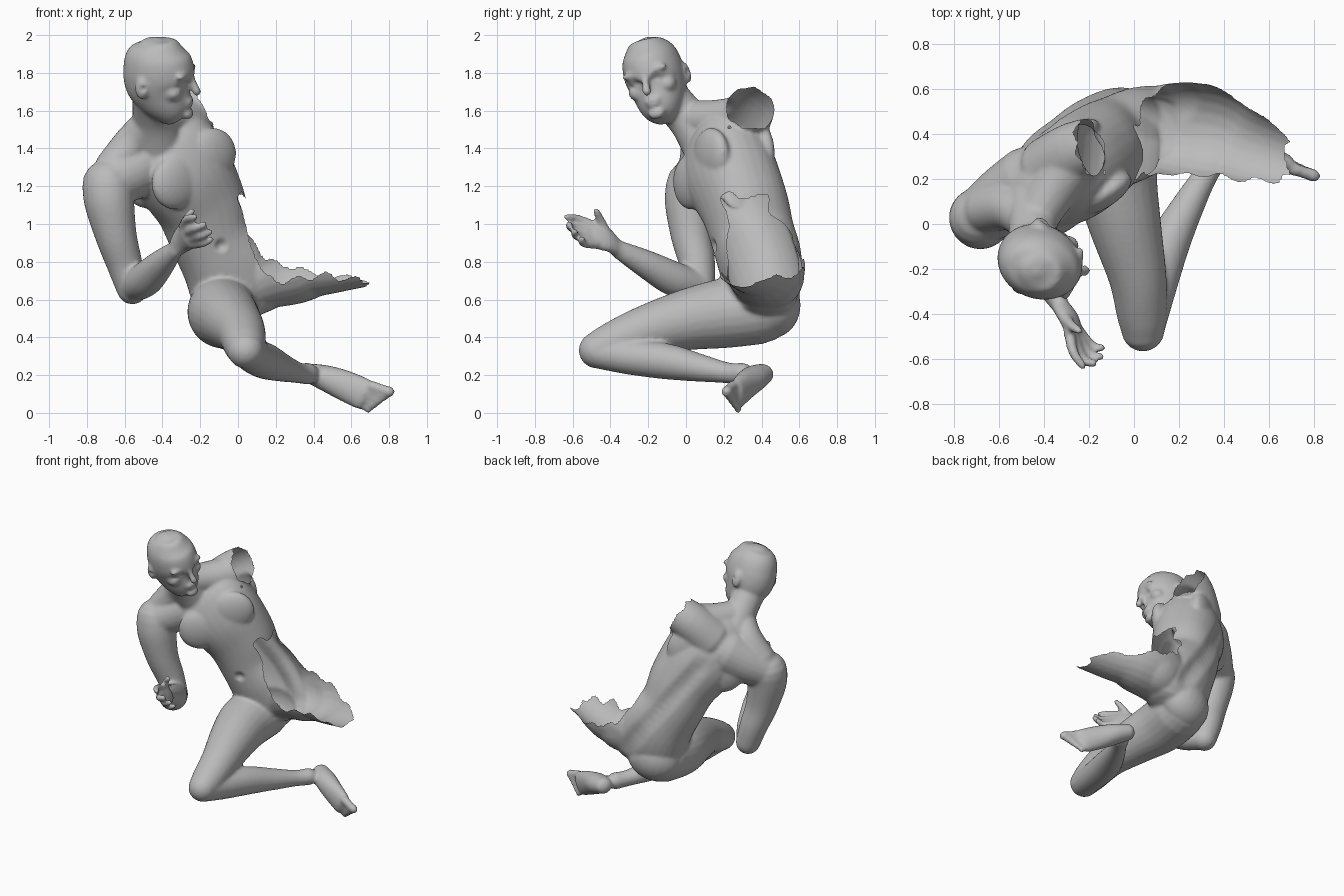
import bpy, bmesh, math
from mathutils import Vector as V, Matrix

cube = bpy.data.objects.get("Cube")
if cube:
    bpy.data.objects.remove(cube)

bm = bmesh.new()


def catmull(a, b, c, d, t):
    return [0.5 * (2 * q + (r - p) * t + (2 * p - 5 * q + 4 * r - s) * t * t
                   + (3 * q - p - 3 * r + s) * t ** 3) for p, q, r, s in zip(a, b, c, d)]


def loft(points, side=(1, 0, 0), cap=1.0, steps=5, n=24, box=1.0):
    """Closed tube through (x, y, z, half width, half depth[, side vector])."""
    rows = []
    for p in points:
        wd = list(p[3:5]) if len(p) > 4 else [p[3], p[3]]
        rows.append(list(p[:3]) + wd + list(p[5] if len(p) > 5 else side))
    ext = [rows[0]] + rows + [rows[-1]]
    path = [catmull(*ext[i:i + 4], k / steps) for i in range(len(rows) - 1) for k in range(steps)]
    path.append(rows[-1])
    secs = []
    for i, r in enumerate(path):
        t = (V(path[min(i + 1, len(path) - 1)][:3]) - V(path[max(i - 1, 0)][:3])).normalized()
        s = V(r[5:])
        s = (s - t * s.dot(t)).normalized()
        secs.append((V(r[:3]), t, s, r[3], r[4]))

    def rounded(sec, sign):
        c, t, s, w, d = sec
        return [(c + t * sign * cap * min(w, d) * math.sin(a), t, s, w * math.cos(a), d * math.cos(a))
                for a in (0.4, 0.8, 1.15, 1.45)]

    def bulge(x):
        return math.copysign(abs(x) ** box, x)
    secs = rounded(secs[0], -1)[::-1] + secs + rounded(secs[-1], 1)
    rings = []
    for c, t, s, w, d in secs:
        f = s.cross(t)
        rings.append([bm.verts.new(c + s * w * bulge(math.cos(a)) + f * d * bulge(math.sin(a)))
                      for a in (2 * math.pi * (k + .5) / n for k in range(n))])
    for a, b in zip(rings, rings[1:]):
        for k in range(n):
            bm.faces.new((a[k], a[(k + 1) % n], b[(k + 1) % n], b[k]))
    bm.faces.new(rings[0][::-1])
    bm.faces.new(rings[-1])


def blob(center, radii, axes):
    """Ellipsoid aligned to three axis vectors."""
    rot = Matrix([list(a) for a in axes]).transposed().to_4x4()
    bmesh.ops.create_uvsphere(bm, u_segments=24, v_segments=16, radius=1,
                              matrix=Matrix.Translation(center) @ rot @ Matrix.Diagonal((*radii, 1)))


def frame(left, up):
    l = V(left).normalized()
    u = V(up)
    u = (u - l * u.dot(l)).normalized()
    return l, l.cross(u), u          # left, forward, up


# Torso, leaning to its right and twisting towards the chest
hip, waist, chest = (.9, .2, .28), (.85, .33, .36), (.72, .42, .55)
loft([(.04, .42, .57, .20, .14, hip), (.02, .42, .65, .26, .19, hip), (-.04, .40, .79, .255, .215, hip),
      (-.14, .355, .95, .22, .22, waist), (-.20, .305, 1.12, .24, .225, (.78, .4, .45)),
      (-.285, .235, 1.28, .265, .23, chest), (-.36, .185, 1.41, .255, .195, chest),
      (-.42, .15, 1.50, .19, .13, chest), (-.44, .12, 1.55, .1, .08, chest)], cap=.4, n=32, box=.9)
cl, cf, cu = frame(chest, (-.42, -.3, .85))
cc = V((-.32, .21, 1.32))
for s in (-1, 1):
    # Chest muscles, shoulder blades
    blob(cc + cf * .155 + cl * s * .125 + cu * -.01, (.155, .066, .145), (cl, cf, cu))
    blob(cc - cf * .125 + cl * s * .14 + cu * .02, (.15, .065, .18), (cl, cf, cu))
# Buttocks
blob(V((-.06, .455, .58)), (.19, .15, .17), frame(hip, (0, 0, 1)))
blob(V((.18, .47, .74)), (.2, .155, .17), frame(hip, (0, 0, 1)))

# Neck and its slopes to both shoulders
loft([(-.45, -.09, 1.68, .11), (-.45, .01, 1.57, .11), (-.43, .12, 1.44, .15)])
loft([(-.45, 0, 1.58, .09), (-.36, .15, 1.56, .11), (-.26, .29, 1.57, .12)])
loft([(-.47, 0, 1.56, .08), (-.55, .07, 1.45, .10), (-.66, .06, 1.31, .10)])

# Right arm
loft([(-.46, .18, 1.36, .17), (-.57, .11, 1.29, .155), (-.66, .05, 1.24, .135)], side=(0, 0, 1))
loft([(-.69, .03, 1.22, .135), (-.68, .02, 1.12, .132), (-.645, .03, .95, .11),
      (-.60, .06, .80, .095), (-.56, .07, .67, .083)])
loft([(-.56, .07, .68, .08), (-.49, -.06, .72, .092), (-.41, -.21, .80, .075),
      (-.33, -.36, .88, .048, .04)], side=(0, .4, 1))

# Right hand
loft([(-.33, -.36, .88, .045, .036), (-.29, -.42, .93, .07, .036), (-.265, -.49, .95, .072, .03)],
     side=(-.3, -.2, .9), cap=.6)
fingers = [((-.29, -.48, 1.0), (-.27, -.57, 1.04), (-.23, -.63, 1.05)),
           ((-.27, -.50, .97), (-.23, -.60, .99), (-.18, -.62, 1.01)),
           ((-.25, -.50, .935), (-.20, -.58, .95), (-.15, -.59, .97)),
           ((-.25, -.47, .905), (-.19, -.54, .91), (-.145, -.55, .93)),
           ((-.31, -.41, .95), (-.28, -.45, 1.03), (-.245, -.475, 1.08))]
for f in fingers:
    loft([(*p, r) for p, r in zip(f, (.026, .023, .019))], side=(0, .3, 1), n=12)

# Left shoulder stump
loft([(-.36, .24, 1.46, .16), (-.25, .325, 1.59, .135), (-.10, .37, 1.68, .115)], side=(0, 1, 0))

# Right leg, folded
loft([(-.07, .38, .565, .19), (-.08, .2, .54, .185), (-.04, 0, .505, .162), (.015, -.23, .445, .13),
      (.035, -.4, .375, .112), (.04, -.47, .345, .098)])
loft([(.05, -.46, .335, .088), (.09, -.3, .31, .094), (.15, -.1, .285, .095), (.24, .08, .25, .073),
      (.32, .22, .225, .055), (.37, .3, .22, .058)])

# Right foot, lying on its inner edge
wide = (.5, -.1, .85)
loft([(.39, .41, .22, .055, .06), (.47, .36, .195, .07, .075), (.57, .31, .155, .082, .06),
      (.67, .27, .11, .085, .042)], side=wide, cap=.7)
big, little = (V((.71, .245, .155)), V((.80, .215, .125))), (V((.645, .28, .06)), V((.69, .275, .03)))
for i in range(5):
    k = i / 4
    a, b = big[0].lerp(little[0], k), big[1].lerp(little[1], k)
    r = .03 - .01 * k ** .5
    loft([(*a, r), (*a.lerp(b, .5), r * .9), (*b, r)], side=wide, n=12)

# Left thigh, opened later
loft([(.04, .42, .71, .18), (.18, .42, .775, .21), (.3, .41, .805, .215), (.4, .385, .82, .2),
      (.5, .345, .82, .175), (.72, .275, .835, .145), (.82, .25, .84, .13)], side=(0, 1, 0))

# Head, turned to its left and tilted
hl, hf, hu = frame((.31, .92, .28), (.01, -.29, .95))
hc = V((-.42, -.165, 1.80))


def head(l, f, u):
    return hc + hl * l + hf * f + hu * u


skull = [(.203, -.015, .02, .025), (.192, -.015, .068, .08), (.168, -.012, .105, .125),
         (.11, -.01, .143, .174), (.03, 0, .158, .192), (-.04, .005, .154, .186), (-.10, .03, .138, .157),
         (-.16, .07, .115, .122), (-.205, .1, .085, .088), (-.225, .115, .055, .06)]
loft([(*head(0, f, u), w, d) for u, f, w, d in skull], side=hl, cap=.2, n=32)
ax = (hl, hf, hu)
loft([(*head(0, .178, .02), .017), (*head(0, .196, -.03), .019), (*head(0, .213, -.068), .025)],
     side=hl, n=12)                                       # nose
blob(head(0, .176, -.120), (.045, .016, .012), ax)         # upper lip
blob(head(0, .174, -.143), (.038, .016, .012), ax)         # lower lip
blob(head(0, .165, -.195), (.045, .028, .03), ax)          # chin
for s in (-1, 1):
    blob(head(s * .06, .153, .035), (.07, .028, .022), ax)     # brow
    blob(head(s * .085, .105, -.06), (.05, .05, .045), ax)     # cheekbone
    blob(head(s * .158, -.045, -.035), (.02, .036, .058), ax)  # ear

# Fuse the parts into one skin
bmesh.ops.recalc_face_normals(bm, faces=bm.faces)
raw = bpy.data.meshes.new("body_parts")
bm.to_mesh(raw)
bm.free()
body = bpy.data.objects.new("body", raw)
bpy.context.scene.collection.objects.link(body)
mod = body.modifiers.new("fuse", 'REMESH')
mod.mode, mod.voxel_size = 'VOXEL', .0115
mod = body.modifiers.new("soften", 'SMOOTH')
mod.factor, mod.iterations = .5, 6
dg = bpy.context.evaluated_depsgraph_get()
skin = bpy.data.meshes.new_from_object(body.evaluated_get(dg))
body.modifiers.clear()
body.data = skin
bpy.data.meshes.remove(raw)
skin.name = "body"

# Hollows: eye sockets, ears, navel, spine groove
dents = [(head(s * .06, .175, -.008), .038, -hf, .012) for s in (-1, 1)]
dents += [(head(s * .178, -.03, -.03), .025, -hl * s, .012) for s in (-1, 1)]
dents += [(V((-.09, .15, .9)), .045, V((-.3, .95, 0)), .02)]
spine = [(.07, .64, .62), (.02, .62, .72), (-.05, .61, .82), (-.15, .58, .95),
         (-.24, .53, 1.08), (-.34, .46, 1.22), (-.42, .38, 1.36)]
for a, b in zip(spine, spine[1:]):
    dents += [(V(a).lerp(V(b), k / 3), .09, cf, .012) for k in range(3)]

bm = bmesh.new()
bm.from_mesh(skin)
for c, r, d, depth in dents:
    for v in bm.verts:
        q = (v.co - c).length_squared / (r * r)
        if q < 1:
            v.co += d * depth * (1 - q) ** 2

# Torn openings at the left shoulder and along the left flank and thigh
edge = [(0, 1.15), (.06, .95), (.15, .84), (.3, .79), (.5, .745), (.72, .72), (1, .70)]
tear_c, tear_n = V((-.215, .35, 1.65)), V((.87, .2, .45)).normalized()


def rim(x):
    for (x0, z0), (x1, z1) in zip(edge, edge[1:]):
        if x <= x1:
            return z0 + (z1 - z0) * (x - x0) / (x1 - x0)
    return edge[-1][1]


def torn(p):
    saw = abs((p.x * 7 + p.y * 4) % 1 - .5) * .045 + .01 * math.sin(p.x * 43 + p.y * 31)
    if (p - tear_c).length < .32 and (p - tear_c).dot(tear_n) > abs(p.y * 11 % 1 - .5) * .05 - .01:
        return p.z > 1.52
    if p.x < -.25 * max(p.y - .45, 0) or p.y < .1 or not .45 < p.z < 1.15 + saw:
        return False
    drop = .1 * min(max((.45 - p.y) / .2, 0), 1) * min(max((p.x - .05) / .1, 0), 1)
    drop *= min(max((.45 - p.x) / .25, 0), 1)
    return p.z > rim(max(p.x, 0)) - drop + saw - .02 or p.x > .70 - saw


bmesh.ops.delete(bm, geom=[f for f in bm.faces if torn(f.calc_center_median())], context='FACES')
# Drop loose scraps left by the tears
seen, groups = set(), []
for v in bm.verts:
    if v not in seen:
        seen.add(v)
        stack, group = [v], []
        while stack:
            a = stack.pop()
            group.append(a)
            for e in a.link_edges:
                b = e.other_vert(a)
                if b not in seen:
                    seen.add(b)
                    stack.append(b)
        groups.append(group)
groups.sort(key=len)
bmesh.ops.delete(bm, geom=[v for g in groups[:-1] for v in g], context='VERTS')

# Even out the stepped torn rims
for _ in range(2):
    rims = [v for v in bm.verts if v.is_boundary]
    bmesh.ops.smooth_vert(bm, verts=rims, factor=.4, use_axis_x=True, use_axis_y=True, use_axis_z=True)

# Rest the lowest toe on the floor
low = min(v.co.z for v in bm.verts)
bmesh.ops.translate(bm, verts=bm.verts, vec=(0, 0, -low))
bm.to_mesh(skin)
bm.free()

# Plain grey skin
grey = bpy.data.materials.new("plain_grey")
grey.use_nodes = True
grey.diffuse_color = (.5, .5, .5, 1)
bsdf = next(n for n in grey.node_tree.nodes if n.type == 'BSDF_PRINCIPLED')
bsdf.inputs["Base Color"].default_value = (.5, .5, .5, 1)
skin.materials.clear()
skin.materials.append(grey)
skin.shade_smooth()
